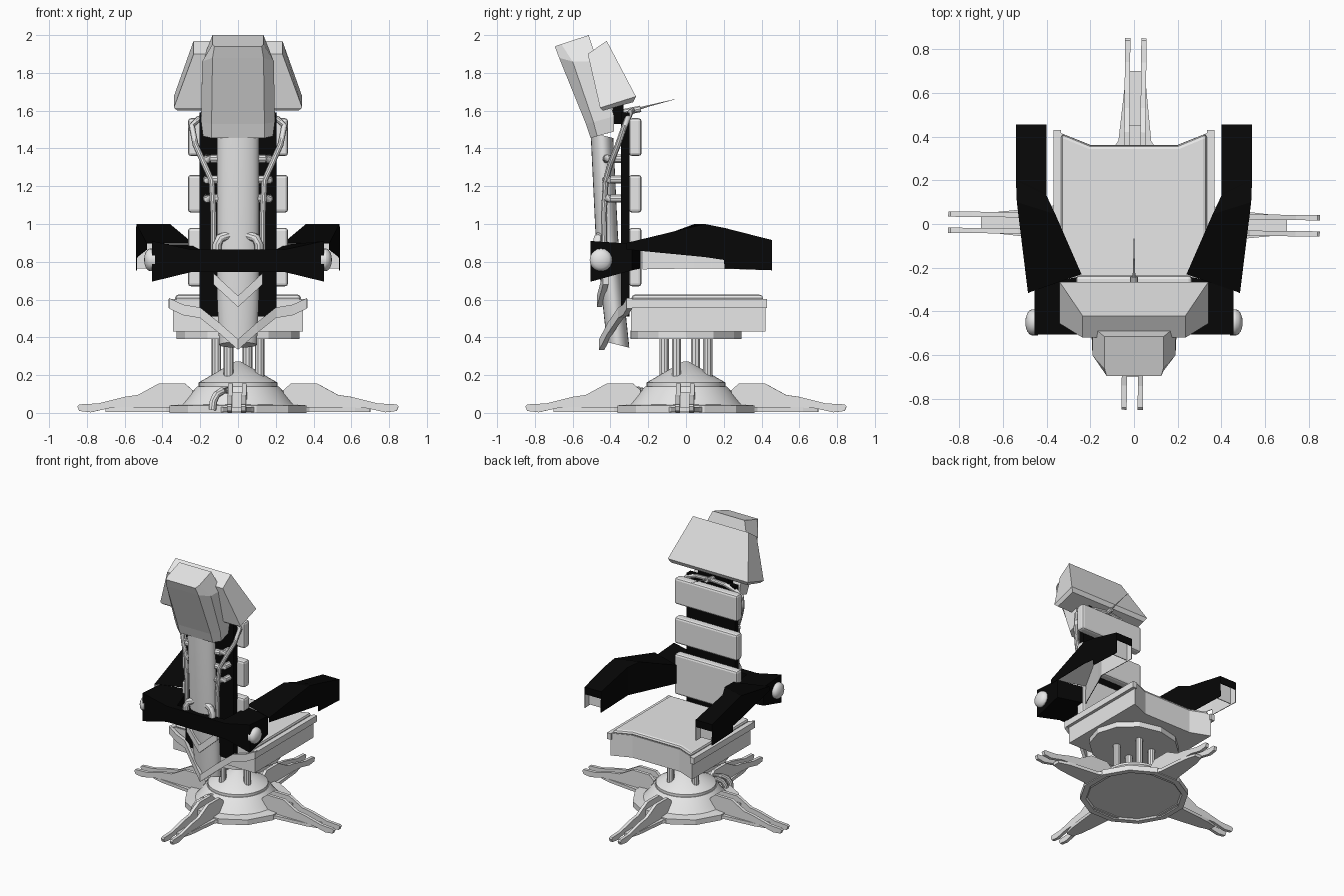
import bpy, bmesh, math
from mathutils import Matrix, Vector

cube = bpy.data.objects.get("Cube")
if cube:
    bpy.data.objects.remove(cube, do_unlink=True)


def material(name, value):
    m = bpy.data.materials.new(name)
    m.use_nodes = True
    col = (value, value, value, 1)
    m.diffuse_color = col
    m.node_tree.nodes["Principled BSDF"].inputs["Base Color"].default_value = col
    return m


GREY = material("light grey", 0.8)
BLACK = material("black", 0.002)


def finish(name, bm, mat, smooth=False, fix=True):
    if fix:
        bmesh.ops.recalc_face_normals(bm, faces=bm.faces[:])
    me = bpy.data.meshes.new(name)
    bm.to_mesh(me)
    bm.free()
    me.materials.append(mat)
    ob = bpy.data.objects.new(name, me)
    bpy.context.collection.objects.link(ob)
    if smooth:
        bpy.ops.object.select_all(action='DESELECT')
        ob.select_set(True)
        bpy.context.view_layer.objects.active = ob
        bpy.ops.object.shade_smooth_by_angle(angle=math.radians(35))
    return ob


def loft(name, rings, mat, smooth=False):
    """Skin equal-sized rings and cap both ends."""
    bm = bmesh.new()
    vs = [[bm.verts.new(p) for p in r] for r in rings]
    n = len(rings[0])
    for a, b in zip(vs, vs[1:]):
        for i in range(n):
            bm.faces.new((a[i], a[(i + 1) % n], b[(i + 1) % n], b[i]))
    bm.faces.new(vs[0])
    bm.faces.new(vs[-1])
    return finish(name, bm, mat, smooth)


def box(name, x, y, z, mat):
    return loft(name, [[(x[0], y[0], h), (x[1], y[0], h), (x[1], y[1], h), (x[0], y[1], h)] for h in z], mat)


def slab(name, outline, z0, z1, mat):
    return loft(name, [[(x, y, h) for x, y in outline] for h in (z0, z1)], mat)


def lathe(name, profile, sides, mat, smooth=False, squash=1, turn=0.0):
    rings = []
    for r, z in profile:
        angles = [turn + math.tau * i / sides for i in range(sides)]
        rings.append([(r * math.cos(a), r * squash * math.sin(a), z) for a in angles])
    return loft(name, rings, mat, smooth)


def tube(name, path, radius, mat=GREY, sides=10, end_radius=None):
    pts = [Vector(p) for p in path]
    rings = []
    for i, p in enumerate(pts):
        d = (pts[min(i + 1, len(pts) - 1)] - pts[max(i - 1, 0)]).normalized()
        ref = Vector((0, 1, 0)) if abs(d.y) < 0.8 else Vector((0, 0, 1))
        u = d.cross(ref).normalized()
        v = d.cross(u)
        r = radius if end_radius is None else radius + (end_radius - radius) * i / (len(pts) - 1)
        rings.append([p + r * (u * math.cos(math.tau * k / sides) + v * math.sin(math.tau * k / sides))
                      for k in range(sides)])
    return loft(name, rings, mat, True)


def bar(name, path, dy, dz, mat=GREY):
    """Flat bar that follows a path running along x."""
    return loft(name, [[(x, y - dy, z - dz), (x, y + dy, z - dz), (x, y + dy, z + dz), (x, y - dy, z + dz)]
                       for x, y, z in path], mat)


def flip(path):
    return [(-p[0],) + tuple(p[1:]) for p in path]


def both(path):
    return flip(path[::-1])[:-1] + path


def bevel(ob, width, segments=2):
    m = ob.modifiers.new("bevel", 'BEVEL')
    m.width, m.segments = width, segments


# Base plate with recessed underside, dome and cone cap
lathe("base_plate", [(0.325, 0.012), (0.335, 0.0), (0.375, 0.0), (0.375, 0.04), (0.3, 0.045)], 12, GREY,
      turn=math.pi / 12)
lathe("base_dome", [(0.3, 0.04), (0.27, 0.075), (0.235, 0.12), (0.215, 0.14)], 32, GREY, True)
lathe("base_cap", [(0.21, 0.14), (0.21, 0.16), (0.015, 0.272)], 32, GREY, True)

# Four feet, each two rails on a tapered floor plate
RAIL = [(0.25, 0.03), (0.24, 0.12), (0.28, 0.155), (0.42, 0.155), (0.53, 0.095), (0.6, 0.085),
        (0.74, 0.05), (0.84, 0.045), (0.85, 0.035), (0.84, 0.01), (0.78, 0.003), (0.68, 0.025)]
for k in range(4):
    spin = Matrix.Rotation(k * math.pi / 2 - 0.01, 4, 'Z')
    parts = [loft("foot_rail", [[(x, c + s * 0.012, z) for x, z in RAIL] for s in (-1, 1)], GREY)
             for c in (-0.037, 0.037)]
    flare = [(0.3, 0.13), (0.38, 0.075), (0.62, 0.05), (0.7, 0.028)]
    parts.append(slab("foot_plate", flare + [(x, -y) for x, y in flare[::-1]], 0.006, 0.03, GREY))
    parts.append(box("foot_web", (0.26, 0.45), (-0.03, 0.03), (0.03, 0.11), GREY))
    for ob in parts:
        ob.matrix_world = spin

# Bent base hoses
for y in (-0.35, -0.29):
    tube("base_hose", [(-0.135, y, 0.015), (-0.13, y, 0.06), (-0.115, y + 0.02, 0.095),
                       (-0.085, y + 0.05, 0.115), (-0.05, y + 0.1, 0.12)], 0.02)

# Four support posts and the turntable
for x, y in ((-0.05, -0.115), (0.115, -0.05), (0.05, 0.115), (-0.115, 0.05)):
    tube("support_post", [(x, y, 0.19), (x, y, 0.4)], 0.026)
lathe("turntable", [(0.325, 0.39), (0.325, 0.435)], 12, GREY, squash=0.9)

# Seat with notched front edge, cushion and side rails
front = [(0.345, 0.42), (0.2, 0.362)]
slab("seat_body", [(-0.345, -0.29), (0.345, -0.29)] + front + flip(front[::-1]), 0.43, 0.6, GREY)
front = [(0.333, 0.415), (0.2, 0.36)]
cushion = slab("seat_cushion", [(-0.333, -0.288), (0.333, -0.288)] + front + flip(front[::-1]), 0.59, 0.626, GREY)
bevel(cushion, 0.018)
for s in (-1, 1):
    box("seat_rail", (s * 0.335, s * 0.368), (-0.3, 0.43), (0.555, 0.602), GREY)

# Chevron braces under the back
bar("lower_chevron", both([(0, -0.446, 0.362), (0.1, -0.4, 0.45), (0.2, -0.345, 0.53), (0.29, -0.32, 0.545),
                           (0.365, -0.3, 0.58)]), 0.014, 0.028)
bar("upper_chevron", both([(0, -0.458, 0.59), (0.13, -0.425, 0.71), (0.13, -0.42, 0.78)]), 0.014, 0.03)

# Oval spine column leaning back
column = []
for y, z, w in ((-0.36, 0.36, 0.1), (-0.385, 0.6, 0.11), (-0.42, 0.95, 0.11), (-0.445, 1.47, 0.11)):
    column.append([(w * math.cos(a), y + 0.06 * math.sin(a), z - 0.015 * math.sin(a))
                   for a in (math.tau * i / 24 for i in range(24))])
loft("spine_column", column, GREY, True)

# Back board and three pads
box("back_board", (-0.205, 0.205), (-0.345, -0.3), (0.51, 1.59), BLACK)
for z in ((0.67, 0.98), (1.06, 1.26), (1.36, 1.56)):
    bevel(box("back_pad", (-0.265, 0.265), (-0.302, -0.235), z, GREY), 0.016)

# Headrest block with chamfered rear edges
box("head_mount", (-0.13, 0.13), (-0.39, -0.33), (1.53, 1.66), BLACK)
head = []
for wr, yr, zr, w, ym, zm, yf, zf in ((0.14, -0.505, 1.455, 0.185, -0.47, 1.465, -0.38, 1.49),
                                      (0.14, -0.53, 1.53, 0.195, -0.49, 1.54, -0.38, 1.57),
                                      (0.135, -0.672, 1.88, 0.19, -0.6, 1.86, -0.47, 1.86),
                                      (0.125, -0.695, 1.94, 0.135, -0.66, 1.952, -0.515, 2.0)):
    half = [(wr, yr, zr), (w, ym, zm), (w, yf, zf)]
    head.append(half + flip(half[::-1]))
loft("head_block", head, GREY)

# Front head pad
pad = []
for w, y0, z0, y1, z1 in ((0.32, -0.44, 1.6, -0.28, 1.645), (0.34, -0.455, 1.615, -0.265, 1.675),
                          (0.235, -0.52, 1.9, -0.42, 1.97)):
    pad.append([(-w, y0, z0), (w, y0, z0), (w, y1, z1), (-w, y1, z1)])
loft("head_pad", pad, GREY)

# Needle and its pivot
tube("needle", [(0, -0.27, 1.605), (0, -0.2, 1.625), (0, -0.06, 1.66)], 0.008, end_radius=0.001)
tube("needle_pivot", [(0, -0.34, 1.59), (0, -0.24, 1.61)], 0.018)

# Hoses, clamps and elbows on each side of the spine
HOSE = [(0.01, -0.285, 1.6), (0.12, -0.295, 1.59), (0.21, -0.31, 1.555), (0.245, -0.325, 1.52), (0.225, -0.36, 1.42),
        (0.18, -0.4, 1.32), (0.14, -0.425, 1.23), (0.13, -0.435, 1.05), (0.13, -0.43, 0.8)]
for s in (1, -1):
    def side(path):
        return path if s == 1 else flip(path)
    tube("side_hose", side(HOSE), 0.016)
    for z in (1.345, 1.235, 1.135):
        tube("hose_clamp", side([(0.1, -0.42, z), (0.14, -0.415, z), (0.16, -0.395, z), (0.165, -0.33, z)]), 0.023)
    tube("spine_elbow", side([(0.11, -0.47, 0.82), (0.11, -0.47, 0.89), (0.095, -0.465, 0.925),
                              (0.05, -0.45, 0.94)]), 0.024)
    # Domed pivot hub
    tube("arm_hub", side([(0.44, -0.45, 0.81), (0.465, -0.45, 0.81)]), 0.06, sides=20)
    dome = [[(s * (0.465 + 0.032 * math.sin(t)), -0.45 + 0.06 * math.cos(t) * math.cos(math.tau * k / 20),
              0.81 + 0.06 * math.cos(t) * math.sin(math.tau * k / 20)) for k in range(20)]
            for t in (0, 0.4, 0.8, 1.2, 1.5)]
    loft("arm_hub_dome", dome, GREY, True)
    # Black lip and recessed light liner at the open arm end
    box("arm_end_lip", (s * 0.402, s * 0.538), (0.448, 0.454), (0.86, 0.914), BLACK)
    box("arm_end_liner", (s * 0.405, s * 0.535), (0.4, 0.406), (0.765, 0.91), GREY)

# Crossbar with flared ends
half = []
for x, y1, zr0, zr1, zf0, zf1 in ((0.2, -0.45, 0.745, 0.865, 0.745, 0.865), (0.25, -0.24, 0.745, 0.865, 0.765, 0.89),
                                  (0.455, -0.285, 0.695, 0.91, 0.755, 0.895)):
    half.append([(x, -0.505, zr0), (x, y1, zf0), (x, y1, zf1), (x, -0.505, zr1)])
loft("arm_crossbar", [flip(r) for r in half[::-1]] + half, BLACK)

# Hollow armrests: folded black shell with a light lining
STATIONS = [((0.24, -0.23), (0.485, -0.315), 0.9, 0.76, 0.865), ((0.36, 0.045), (0.536, 0.1), 1.0, 0.765, 0.825),
            ((0.4, 0.13), (0.54, 0.2), 0.98, 0.765, 0.81), ((0.4, 0.14), (0.54, 0.205), 0.979, 0.765, 0.765),
            ((0.4, 0.455), (0.54, 0.455), 0.915, 0.755, 0.755)]
bm = bmesh.new()
rows = [[bm.verts.new(p) for p in ((*i, zi), (*i, zt), (*o, zt), (*o, zo))] for i, o, zt, zi, zo in STATIONS]
for a, b in zip(rows, rows[1:]):
    for k in range(3):
        bm.faces.new((a[k], a[k + 1], b[k + 1], b[k]))
arms = finish("armrests", bm, BLACK, fix=False)
arms.data.materials.append(GREY)
arms.modifiers.new("mirror", 'MIRROR')
shell = arms.modifiers.new("shell", 'SOLIDIFY')
shell.thickness, shell.offset, shell.material_offset = 0.004, -1, 1
